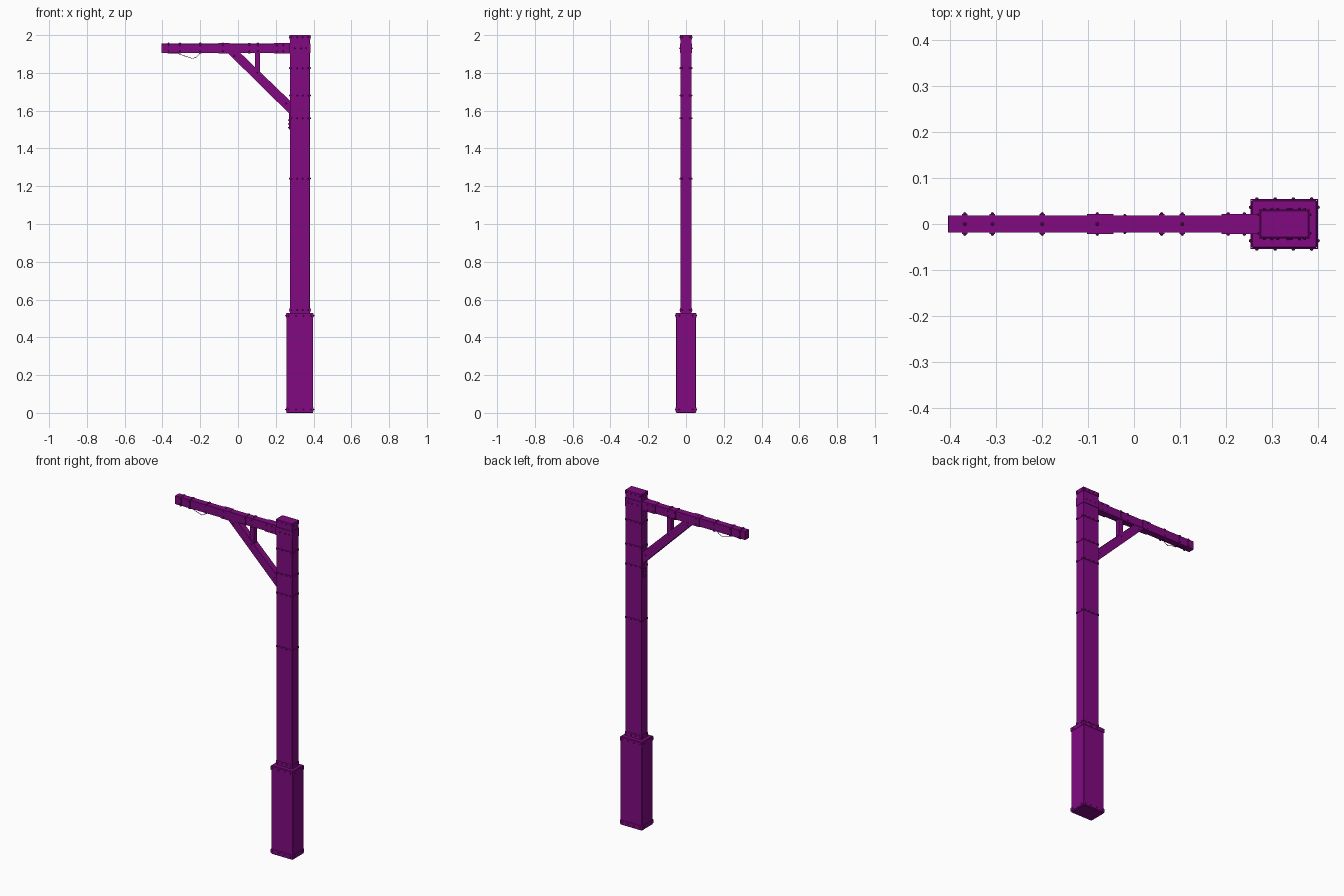
import bpy, bmesh, math
from mathutils import Vector, Matrix

if "Cube" in bpy.data.objects:
    bpy.data.objects.remove(bpy.data.objects["Cube"])

purple = bpy.data.materials.new("purple_paint")
purple.diffuse_color = (0.22, 0.003, 0.22, 1)
purple.use_nodes = True
purple.node_tree.nodes["Principled BSDF"].inputs["Base Color"].default_value = purple.diffuse_color


def finish(name, bm):
    bmesh.ops.recalc_face_normals(bm, faces=bm.faces)
    me = bpy.data.meshes.new(name)
    bm.to_mesh(me)
    bm.free()
    me.materials.append(purple)
    ob = bpy.data.objects.new(name, me)
    bpy.context.collection.objects.link(ob)
    return ob


def add_box(bm, x, y, z):
    c = Vector(((x[0] + x[1]) / 2, (y[0] + y[1]) / 2, (z[0] + z[1]) / 2))
    m = Matrix.Translation(c) @ Matrix.Diagonal((x[1] - x[0], y[1] - y[0], z[1] - z[0], 1))
    bmesh.ops.create_cube(bm, size=1, matrix=m)


def box(name, x, y, z, bevel=0.0):
    bm = bmesh.new()
    add_box(bm, x, y, z)
    if bevel:
        bmesh.ops.bevel(bm, geom=bm.edges[:], offset=bevel, segments=1, affect='EDGES')
    return finish(name, bm)


def prism(name, pts, y):
    # outline in the xz plane, extruded along y
    bm = bmesh.new()
    f = bm.faces.new([bm.verts.new((px, y[0], pz)) for px, pz in pts])
    ext = bmesh.ops.extrude_face_region(bm, geom=[f])["geom"]
    bmesh.ops.translate(bm, vec=(0, y[1] - y[0], 0),
                        verts=[v for v in ext if isinstance(v, bmesh.types.BMVert)])
    return finish(name, bm)


def bolts(name, spots, r=0.004):
    bm = bmesh.new()
    for p in spots:
        bmesh.ops.create_uvsphere(bm, u_segments=8, v_segments=5, radius=r,
                                  matrix=Matrix.Translation(p))
    return finish(name, bm)


# Base casing and post
PX, PY = (0.275, 0.38), (-0.029, 0.029)
BX, BY = (0.256, 0.398), (-0.052, 0.052)
box("base_casing", BX, BY, (0, 0.53), 0.002)
box("post", PX, PY, (0.52, 2.0), 0.001)


# Straps round the upright, with bolts on every side
def strap(name, X, Y, z, h, t=0.0025):
    bm = bmesh.new()
    x0, x1, y0, y1 = X[0] - t, X[1] + t, Y[0] - t, Y[1] + t
    add_box(bm, (x0, X[0]), (y0, y1), (z - h / 2, z + h / 2))
    add_box(bm, (X[1], x1), (y0, y1), (z - h / 2, z + h / 2))
    add_box(bm, (x0, x1), (y0, Y[0]), (z - h / 2, z + h / 2))
    add_box(bm, (x0, x1), (Y[1], y1), (z - h / 2, z + h / 2))
    finish(name, bm)
    w, d = X[1] - X[0], Y[1] - Y[0]
    spots = [(X[0] + w * k, yy, z) for k in (0.08, 0.36, 0.64, 0.92) for yy in (y0, y1)]
    spots += [(xx, Y[0] + d * k, z) for k in (0.15, 0.85) for xx in (x0, x1)]
    bolts(name + "_bolts", spots)


for i, (z, h) in enumerate([(0.545, 0.022), (1.24, 0.01), (1.56, 0.01),
                            (1.68, 0.01), (1.825, 0.01), (1.989, 0.022)]):
    strap(f"post_strap_{i}", PX, PY, z, h)
for i, z in enumerate((0.018, 0.515)):
    strap(f"base_strap_{i}", BX, BY, z, 0.022)

# Arm, with the sleeve and plates that hold it on the post
AZ = (1.905, 1.955)
box("arm", (-0.405, 0.30), (-0.019, 0.019), AZ, 0.001)
box("arm_sleeve", (-0.102, -0.045), (-0.022, 0.022), (1.903, 1.957))
box("arm_root_sleeve", (0.19, 0.276), (-0.022, 0.022), (1.903, 1.957))
for side, yy in (("front", (-0.032, -0.028)), ("back", (0.028, 0.032))):
    box(f"arm_plate_{side}", (0.272, 0.382), yy, AZ)
box("arm_end_plate", (0.378, 0.383), (-0.032, 0.032), AZ)

# Thin bands and bolts along the arm
for i, x in enumerate((-0.368, -0.308, -0.20, 0.06, 0.105)):
    box(f"arm_band_{i}", (x - 0.006, x + 0.006), (-0.0215, 0.0215), (1.9025, 1.9575))
arm_x = (-0.368, -0.308, -0.20, -0.08, 0.06, 0.105, 0.205, 0.24)
bolts("arm_side_bolts", [(x, s * 0.022, z) for x in arm_x for s in (-1, 1)
                         for z in (1.914, 1.946)])
bolts("arm_top_bolts", [(x, 0, 1.957) for x in (-0.368, -0.308, -0.20, -0.08, 0.105)])
bolts("arm_plate_bolts", [(x, s * 0.032, 1.93) for x in (0.30, 0.335, 0.36) for s in (-1, 1)])

# Diagonal brace, short strut and wall shoe
prism("brace", [(-0.055, 1.906), (0.276, 1.58), (0.276, 1.652), (0.012, 1.906)], (-0.018, 0.018))
box("strut", (0.09, 0.116), (-0.014, 0.014), (1.79, 1.91))
box("brace_shoe", (0.269, 0.276), (-0.02, 0.02), (1.50, 1.60))
bolts("shoe_bolts", [(0.269, 0, z) for z in (1.51, 1.53, 1.55)])
bolts("brace_bolts", [(x, s * 0.018, z) for x, z in ((-0.02, 1.89), (0.255, 1.638), (0.103, 1.80))
                      for s in (-1, 1)])

# Slack wire hanging under the arm
cu = bpy.data.curves.new("hanging_wire", 'CURVE')
cu.dimensions = '3D'
cu.bevel_depth = 0.0015
cu.bevel_resolution = 1
path = [(-0.37, 1.906), (-0.315, 1.901), (-0.275, 1.887), (-0.24, 1.876),
        (-0.22, 1.884), (-0.20, 1.904)]
sp = cu.splines.new('POLY')
sp.points.add(len(path) - 1)
for p, (x, z) in zip(sp.points, path):
    p.co = (x, 0, z, 1)
cu.materials.append(purple)
wire = bpy.data.objects.new("hanging_wire", cu)
bpy.context.collection.objects.link(wire)
